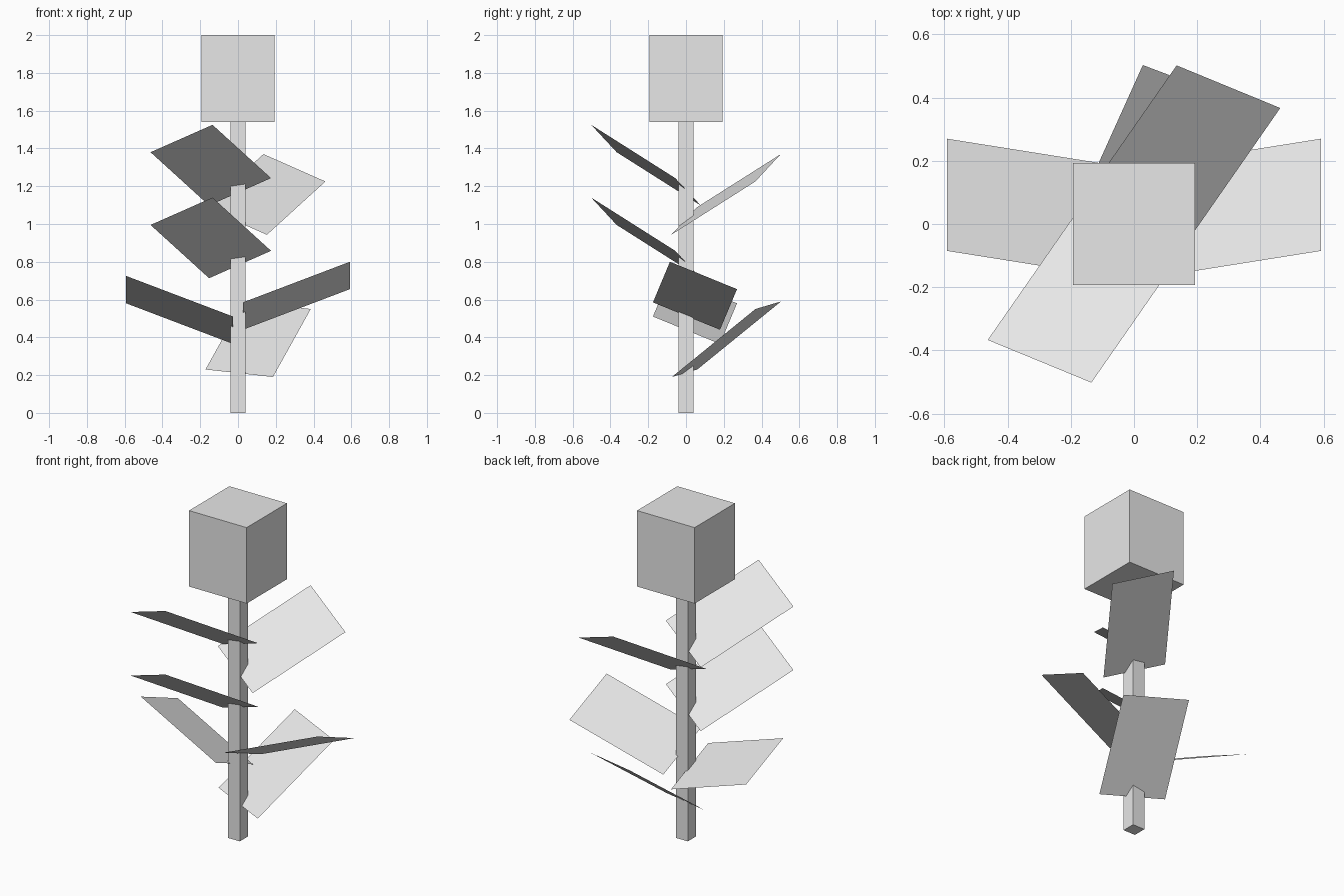
import bpy
import bmesh
from mathutils import Vector

cube = bpy.data.objects.get("Cube")
if cube:
    bpy.data.objects.remove(cube)

grey = bpy.data.materials.new("plain grey")
grey.use_nodes = True
grey.diffuse_color = (0.8, 0.8, 0.8, 1)
grey.node_tree.nodes["Principled BSDF"].inputs["Base Color"].default_value = (0.8, 0.8, 0.8, 1)


def add_object(name, bm):
    mesh = bpy.data.meshes.new(name)
    bm.to_mesh(mesh)
    bm.free()
    mesh.materials.append(grey)
    obj = bpy.data.objects.new(name, mesh)
    bpy.context.collection.objects.link(obj)


def box(name, half_width, bottom, top):
    bm = bmesh.new()
    bmesh.ops.create_cube(bm, size=1)
    bmesh.ops.scale(bm, vec=(2 * half_width, 2 * half_width, top - bottom), verts=bm.verts)
    bmesh.ops.translate(bm, vec=(0, 0, (top + bottom) / 2), verts=bm.verts)
    add_object(name, bm)


def leaf(name, tip, across, inward, flip=(1, 1), lift=0):
    """Flat rectangle from its tip corner; flip mirrors it in x and y."""
    tip, across, inward = Vector(tip), Vector(across), Vector(inward)
    corners = [tip, tip + across, tip + across + inward, tip + inward]
    bm = bmesh.new()
    face = bm.faces.new([bm.verts.new((c.x * flip[0], c.y * flip[1], c.z + lift)) for c in corners])
    face.normal_update()
    if face.normal.z < 0:
        face.normal_flip()
    add_object(name, bm)


# Stem and flower head
box("stem", 0.04, 0, 1.54)
box("flower_head", 0.193, 1.54, 2)

# Upper leaves: two at the front, one turned to the back
upper = ((-0.135, -0.502, 1.525), (-0.328, 0.135, -0.145), (0.31, 0.445, -0.282))
leaf("top_front_leaf", *upper)
leaf("middle_front_leaf", *upper, lift=-0.385)
leaf("top_back_leaf", *upper, flip=(-1, -1), lift=-0.155)

# Side leaves, mirrored at slightly different heights
side = ((0.592, -0.085, 0.80), (0, 0.355, -0.145), (-0.566, -0.09, -0.215))
leaf("left_leaf", *side)
leaf("right_leaf", *side, flip=(-1, 1), lift=-0.075)

# Lowest leaf at the back
leaf("low_back_leaf", (0.028, 0.503, 0.59), (0.357, -0.135, -0.04), (-0.2, -0.443, -0.36))
